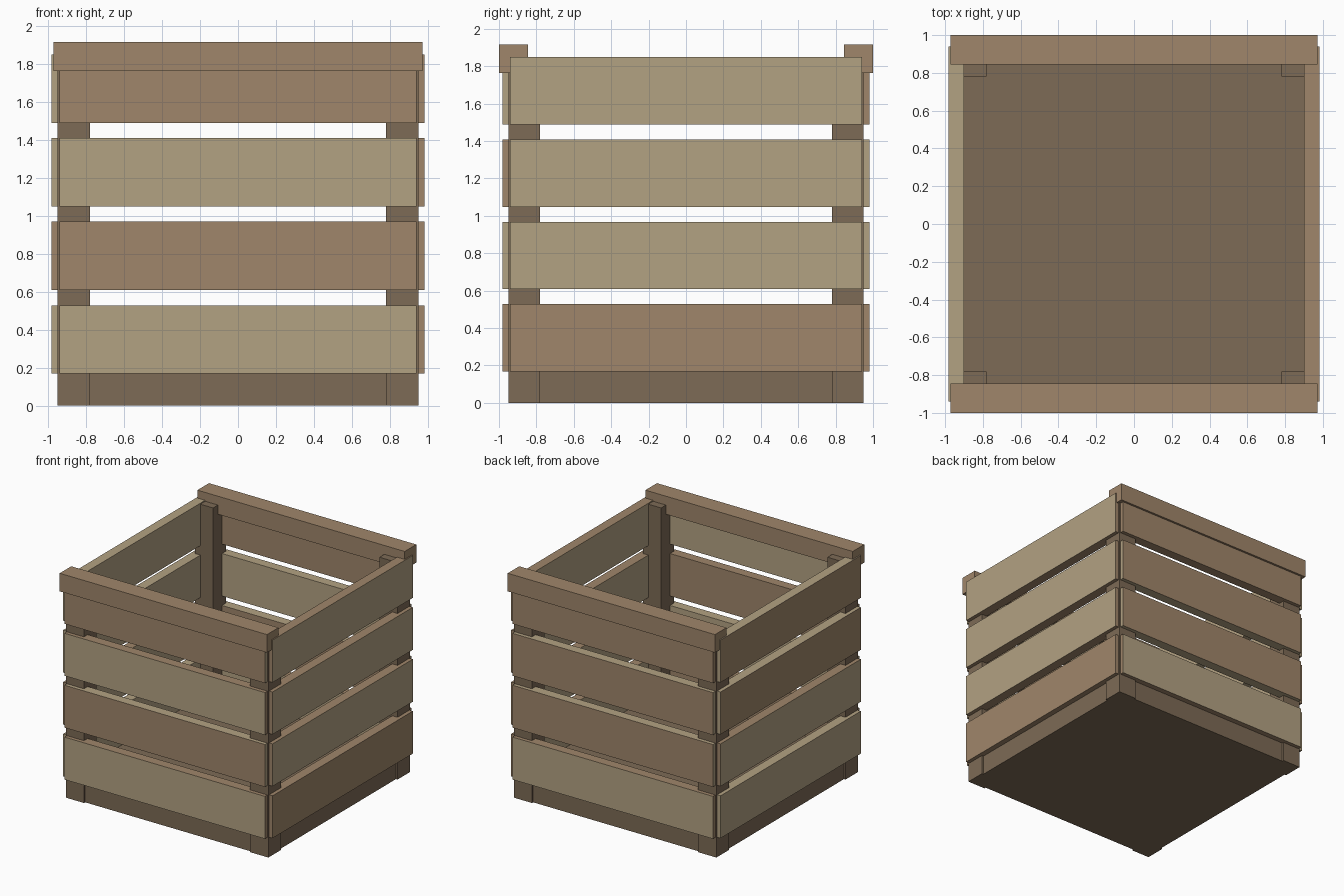
import bpy, bmesh

if "Cube" in bpy.data.objects:
    bpy.data.objects.remove(bpy.data.objects["Cube"])


def material(name, rgb):
    m = bpy.data.materials.new(name)
    m.diffuse_color = (*rgb, 1)
    m.use_nodes = True
    m.node_tree.nodes["Principled BSDF"].inputs["Base Color"].default_value = m.diffuse_color
    return m


LIGHT = material("light_wood", (0.45, 0.36, 0.225))
MID = material("mid_wood", (0.35, 0.24, 0.145))
DARK = material("dark_wood", (0.205, 0.145, 0.092))
TONES = {"L": 0, "M": 1}


def box(name, lo, hi, *mats):
    """Box between two corners, with its materials in slot order."""
    bm = bmesh.new()
    bmesh.ops.create_cube(bm, size=1)
    for v in bm.verts:
        v.co = [hi[i] if v.co[i] > 0 else lo[i] for i in range(3)]
    me = bpy.data.meshes.new(name)
    bm.to_mesh(me)
    bm.free()
    ob = bpy.data.objects.new(name, me)
    bpy.context.collection.objects.link(ob)
    for m in mats:
        me.materials.append(m)
    return ob


def slat(name, axis, side, z, outer, inner, edge):
    """Horizontal slat; axis is the facing direction (0 = x, 1 = y)."""
    lo, hi = [-0.94, -0.94, z], [0.94, 0.94, z + 0.36]
    lo[axis], hi[axis] = sorted((side * 0.90, side * 0.982))
    ob = box(name, lo, hi, LIGHT, MID)
    for p in ob.data.polygons:
        d = p.normal[axis] * side
        tone = outer if d > 0.5 else inner if d < -0.5 else edge
        p.material_index = TONES[tone]


# Floor block
box("floor", (-0.935, -0.935, 0), (0.935, 0.935, 0.2), DARK)

# Corner posts
for sx, xn in ((-1, "left"), (1, "right")):
    for sy, yn in ((-1, "front"), (1, "back")):
        xs, ys = sorted((sx * 0.78, sx * 0.95)), sorted((sy * 0.78, sy * 0.95))
        box(f"{yn}_{xn}_post", (xs[0], ys[0], 0), (xs[1], ys[1], 1.84), DARK)

# Wall slats: outer, inner and edge tones listed from bottom to top
walls = [
    ("front", 1, -1, "LMLM", "MLML", "MLML"),
    ("back", 1, 1, "LMMM", "LMLM", "MLLM"),
    ("right", 0, 1, "MLLL", "LLLL", "MMMM"),
    ("left", 0, -1, "LLMM", "LLLL", "LMLL"),
]
for wall, axis, side, outer, inner, edge in walls:
    for i in range(4):
        slat(f"{wall}_slat_{i + 1}", axis, side, 0.168 + 0.44 * i,
             outer[i], inner[i], edge[i])

# Top rails over the front and back walls
for s, n in ((-1, "front"), (1, "back")):
    ys = sorted((s * 0.845, s * 1.0))
    box(f"{n}_top_rail", (-0.972, ys[0], 1.762), (0.972, ys[1], 1.915), MID)
